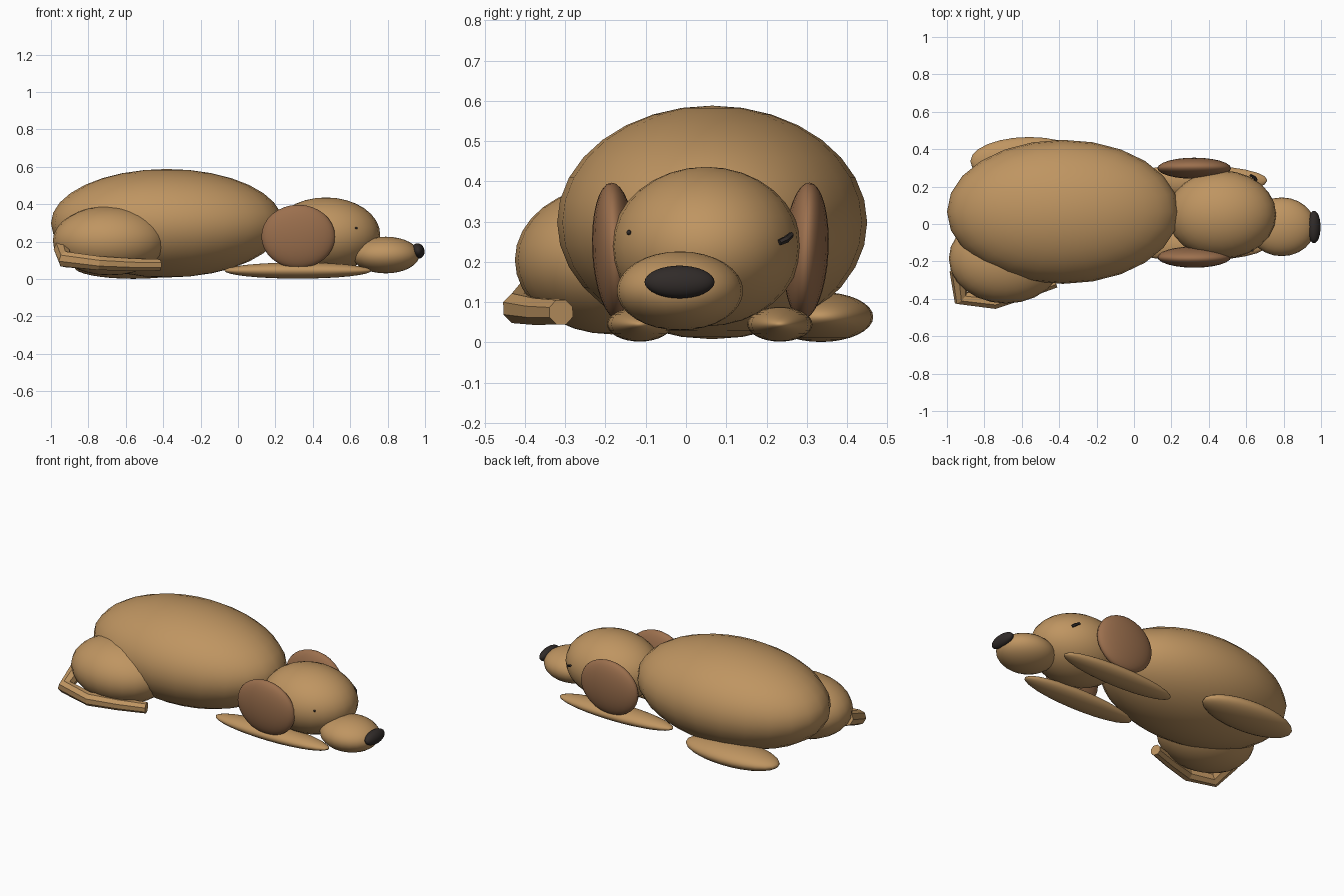
import bpy
from math import radians
from mathutils import Vector

if "Cube" in bpy.data.objects:
    bpy.data.objects.remove(bpy.data.objects["Cube"])


def material(name, rgb):
    m = bpy.data.materials.new(name)
    m.diffuse_color = (*rgb, 1)
    m.use_nodes = True
    m.node_tree.nodes["Principled BSDF"].inputs["Base Color"].default_value = m.diffuse_color
    return m


TAN = material("tan_fur", (0.52, 0.30, 0.12))
BROWN = material("brown_ear", (0.33, 0.16, 0.075))
DARK = material("dark", (0.03, 0.024, 0.022))


def ellipsoid(name, centre, radii, mat, rot=(0, 0, 0), segs=24, rings=16):
    bpy.ops.mesh.primitive_uv_sphere_add(
        segments=segs, ring_count=rings, radius=1, location=centre,
        rotation=[radians(a) for a in rot])
    ob = bpy.context.object
    ob.name = name
    ob.scale = radii
    ob.data.materials.append(mat)
    bpy.ops.object.shade_smooth()
    return ob


# Body and haunch
ellipsoid("body", (-0.38, 0.065, 0.298), (0.62, 0.385, 0.29), TAN)
ellipsoid("haunch", (-0.685, -0.185, 0.205), (0.305, 0.24, 0.185), TAN)
ellipsoid("hind_foot", (-0.56, 0.335, 0.063), (0.315, 0.13, 0.062), TAN)

# Head, muzzle and nose
ellipsoid("head", (0.47, 0.05, 0.238), (0.29, 0.236, 0.198), TAN)
ellipsoid("muzzle", (0.79, -0.015, 0.128), (0.18, 0.157, 0.098), TAN)
ellipsoid("nose", (0.963, -0.016, 0.15), (0.034, 0.087, 0.041), DARK, (0, -15, 0))

# Front legs stretched along the floor, and hanging ears
for side, leg_y, ear_y, tilt in (("left", 0.233, 0.298, -3), ("right", -0.115, -0.177, 3)):
    ellipsoid(side + "_front_leg", (0.32, leg_y, 0.045), (0.393, 0.081, 0.043), TAN)
    ellipsoid(side + "_ear", (0.322, ear_y, 0.227), (0.197, 0.056, 0.17), BROWN, (tilt, 0, 0))


def tube(name, points, radii, mat, res):
    cu = bpy.data.curves.new(name, 'CURVE')
    cu.dimensions = '3D'
    cu.bevel_depth = 1
    cu.bevel_resolution = res
    cu.use_fill_caps = True
    sp = cu.splines.new('POLY')
    sp.points.add(len(points) - 1)
    for p, co, r in zip(sp.points, points, radii):
        p.co = (*co, 1)
        p.radius = r
    sp.use_smooth = False
    cu.materials.append(mat)
    ob = bpy.data.objects.new(name, cu)
    bpy.context.collection.objects.link(ob)
    return ob


# Faceted tail curling round the haunch
tube("tail",
     [(-0.94, -0.25, 0.16), (-0.925, -0.395, 0.105), (-0.745, -0.417, 0.085),
      (-0.58, -0.365, 0.077), (-0.42, -0.31, 0.075)],
     [0.046, 0.045, 0.04, 0.036, 0.033], TAN, 2)

# Closed eye and the barely showing far eye
tube("left_eye", [(0.655, 0.232, 0.248), (0.645, 0.248, 0.255), (0.622, 0.262, 0.268)],
     [0.008, 0.009, 0.007], DARK, 1)
ellipsoid("right_eye", (0.633, -0.142, 0.273), (0.007, 0.006, 0.006), DARK, segs=12, rings=8)
